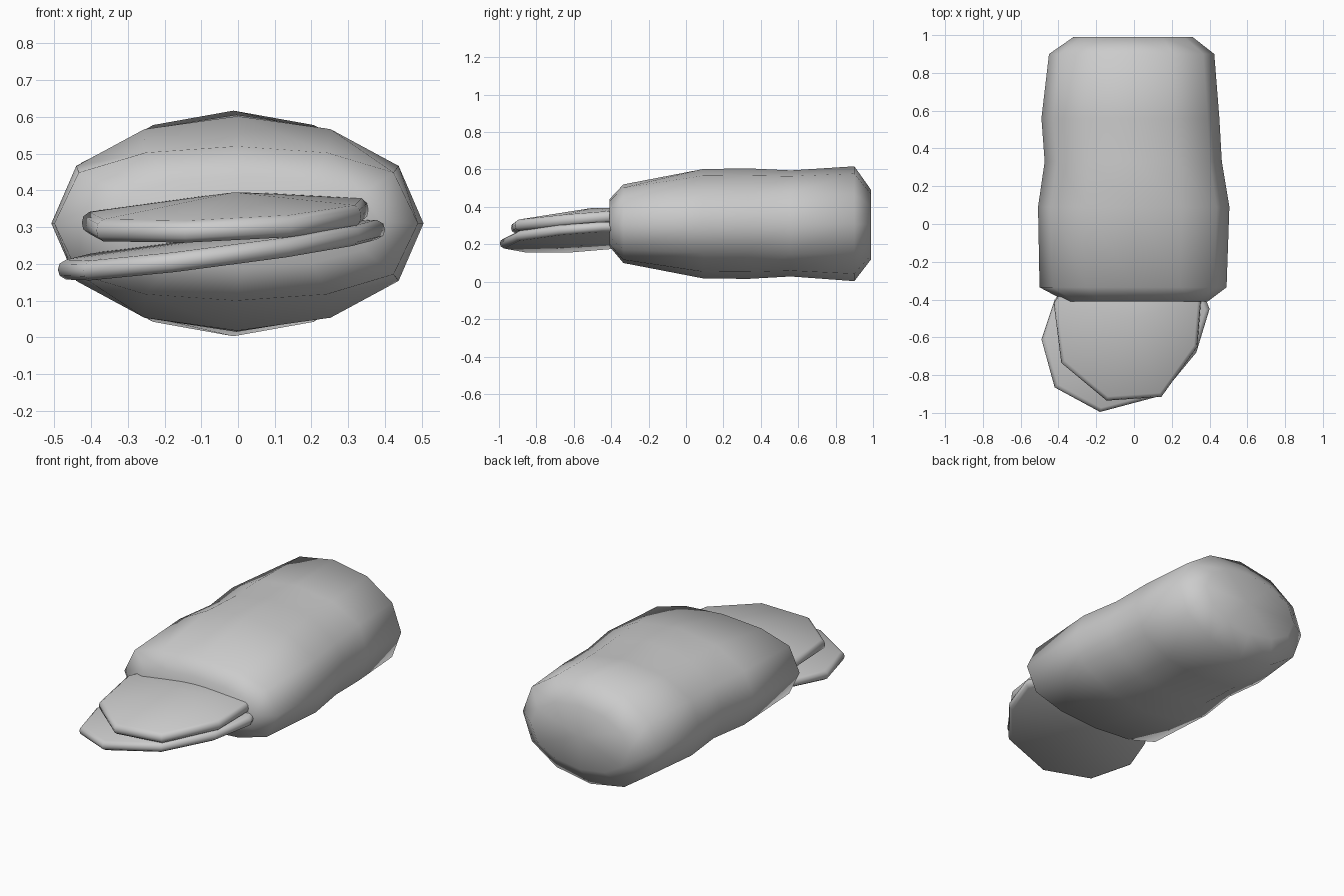
import bpy, bmesh
from math import sin, cos, pi, copysign
from mathutils import Vector

if "Cube" in bpy.data.objects:
    bpy.data.objects.remove(bpy.data.objects["Cube"])


def loft(name, rings, cap_start, cap_end):
    """Skin closed rings of equal size and close both ends with a fan."""
    bm = bmesh.new()
    loops = [[bm.verts.new(p) for p in ring] for ring in rings]
    n = len(loops[0])
    for a, b in zip(loops, loops[1:]):
        for i in range(n):
            j = (i + 1) % n
            bm.faces.new((a[i], a[j], b[j], b[i]))
    for loop, tip in ((loops[0], cap_start), (loops[-1], cap_end)):
        v = bm.verts.new(tip)
        for i in range(n):
            bm.faces.new((loop[i], loop[(i + 1) % n], v))
    bmesh.ops.recalc_face_normals(bm, faces=bm.faces)
    mesh = bpy.data.meshes.new(name)
    bm.to_mesh(mesh)
    bm.free()
    mesh.shade_smooth()
    obj = bpy.data.objects.new(name, mesh)
    bpy.context.collection.objects.link(obj)
    return obj


# Body: 12-sided oval sections (y, x_min, x_max, z_min, z_max, squareness power)
sections = [
    (-0.41, -0.36, 0.39, 0.19, 0.44, 0.7),
    (-0.335, -0.50, 0.49, 0.10, 0.52, 0.6),
    (0.09, -0.508, 0.505, 0.018, 0.602, 0.9),
    (0.33, -0.473, 0.465, 0.015, 0.606, 0.95),
    (0.56, -0.49, 0.452, 0.028, 0.595, 0.8),
    (0.90, -0.45, 0.425, 0.003, 0.617, 0.95),
    (0.99, -0.32, 0.31, 0.12, 0.49, 0.9),
]
rings = []
for y, x0, x1, z0, z1, p in sections:
    ring = []
    for i in range(12):
        a = 2 * pi * i / 12
        s = copysign(abs(sin(a)) ** p, sin(a))
        ring.append(((x0 + x1) / 2 + cos(a) * (x1 - x0) / 2, y,
                     (z0 + z1) / 2 + s * (z1 - z0) / 2))
    rings.append(ring)
loft("body", rings, (0, -0.40, 0.31), (0, 0.985, 0.31))


def slab(name, outline, plane, half, rise, sag):
    """Tilted thin plate with a rounded rim and slightly domed faces."""
    a, b, c = plane
    cx = sum(p[0] for p in outline) / len(outline)
    cy = sum(p[1] for p in outline) / len(outline)
    rings = []
    for scale, dz in ((0.95, -half), (0.99, -half * 0.6), (1.0, 0),
                      (0.99, half * 0.6), (0.95, half)):
        ring = []
        for x, y in outline:
            px, py = cx + (x - cx) * scale, cy + (y - cy) * scale
            ring.append((px, py, a + b * x + c * y + dz))
        rings.append(ring)
    zc = a + b * cx + c * cy
    return loft(name, rings, (cx, cy, zc - half - sag), (cx, cy, zc + half + rise))


# Two plates held in the front opening
lower = [(-0.42, -0.40), (-0.49, -0.61), (-0.42, -0.865), (-0.18, -0.995),
         (0.14, -0.91), (0.33, -0.68), (0.40, -0.45), (0.33, -0.27),
         (0.02, -0.18), (-0.28, -0.24)]
slab("lower_plate", lower, (0.265, 0.115, 0.04), 0.027, 0.005, 0.015)

upper = [(-0.425, -0.42), (-0.385, -0.735), (-0.145, -0.935), (0.145, -0.915),
         (0.335, -0.65), (0.355, -0.40), (0.27, -0.19), (0.02, -0.08),
         (-0.27, -0.17)]
slab("upper_plate", upper, (0.36, 0.045, 0.07), 0.03, 0.04, -0.01)
